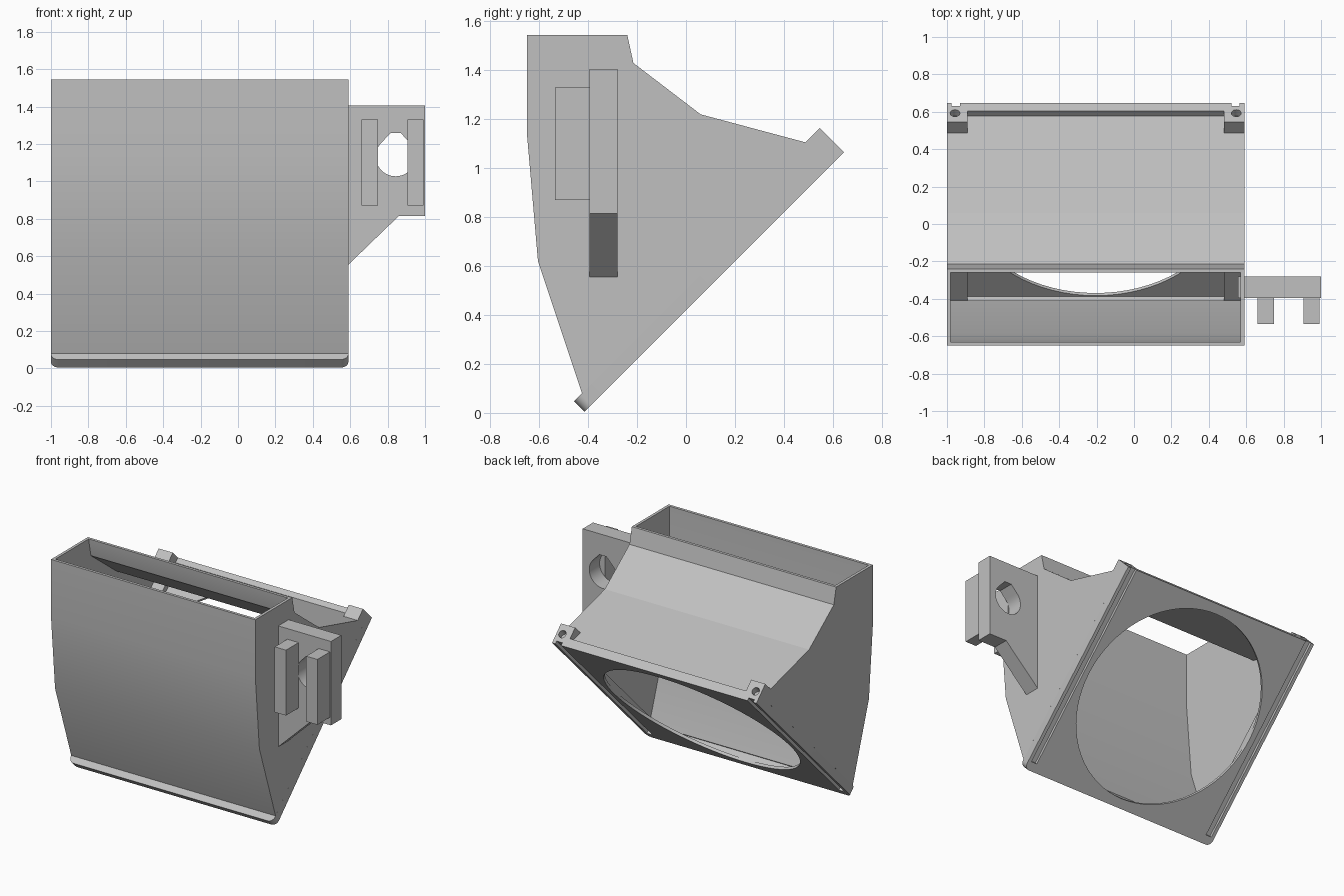
import bpy, bmesh, math
from mathutils import Vector

cube = bpy.data.objects.get("Cube")
if cube:
    bpy.data.objects.remove(cube, do_unlink=True)

grey = bpy.data.materials.new("light_grey")
grey.use_nodes = True
grey.diffuse_color = (0.53, 0.53, 0.53, 1)
grey.node_tree.nodes["Principled BSDF"].inputs["Base Color"].default_value = grey.diffuse_color

S = math.sqrt(0.5)
X, Y, Z = Vector((1, 0, 0)), Vector((0, 1, 0)), Vector((0, 0, 1))
V, N = Vector((0, S, S)), Vector((0, -S, S))    # along and across the sloped flange
FOOT = Vector((0, -0.415, 0.005))               # lower outer edge of the flange
LEFT, RIGHT, MID = 0.59, -1.0, -0.205
LENGTH = 1.5


def prism(name, points, a, b, direction, start, end, origin=Vector()):
    """Extrude a 2D outline, drawn on axes a and b, along a direction."""
    bm = bmesh.new()
    ring = [bm.verts.new(origin + a * p + b * q + direction * start) for p, q in points]
    face = bm.faces.new(ring)
    new = bmesh.ops.extrude_face_region(bm, geom=[face])["geom"]
    moved = [v for v in new if isinstance(v, bmesh.types.BMVert)]
    bmesh.ops.translate(bm, verts=moved, vec=direction * (end - start))
    bmesh.ops.recalc_face_normals(bm, faces=bm.faces)
    mesh = bpy.data.meshes.new(name)
    bm.to_mesh(mesh)
    bm.free()
    mesh.materials.append(grey)
    obj = bpy.data.objects.new(name, mesh)
    bpy.context.collection.objects.link(obj)
    return obj


def rect(a0, a1, b0, b1):
    return [(a0, b0), (a1, b0), (a1, b1), (a0, b1)]


def arc(cx, cy, r, start, end, steps):
    angles = [math.radians(start + (end - start) * i / steps) for i in range(steps + 1)]
    return [(cx + r * math.cos(t), cy + r * math.sin(t)) for t in angles]


def combine(obj, other, operation="DIFFERENCE"):
    mod = obj.modifiers.new("cut", "BOOLEAN")
    mod.operation, mod.object, mod.solver = operation, other, "EXACT"
    bpy.context.view_layer.objects.active = obj
    bpy.ops.object.modifier_apply(modifier=mod.name)
    bpy.data.objects.remove(other, do_unlink=True)


def smooth(obj, angle):
    bpy.ops.object.select_all(action="DESELECT")
    obj.select_set(True)
    bpy.context.view_layer.objects.active = obj
    bpy.ops.object.shade_smooth_by_angle(angle=math.radians(angle))


def mirrored(x0, x1):
    """An x range and its mirror image about the duct centre."""
    return [(x0, x1), (2 * MID - x1, 2 * MID - x0)]


# Hollow duct, open at the top and towards the flange
outer = [(-0.65, 1.545), (-0.24, 1.545), (-0.215, 1.43), (0.06, 1.22),
         (0.577, 1.082), (-0.425, 0.08), (-0.605, 0.62), (-0.65, 1.14)]
inner = [(-0.63, 1.7), (-0.26, 1.7), (-0.26, 1.54), (-0.235, 1.418), (0.05, 1.2),
         (0.561, 1.066), (0.581, 1.046), (-0.385, 0.06), (-0.408, 0.097),
         (-0.585, 0.62), (-0.63, 1.14)]
duct = prism("duct", outer, Y, Z, X, RIGHT, LEFT)
combine(duct, prism("duct_cavity", inner, Y, Z, X, RIGHT + 0.02, LEFT - 0.02))
smooth(duct, 20)

# Sloped flange with rounded lower corners
r = 0.04
outline = (arc(RIGHT + r, r, r, 180, 270, 6) + arc(LEFT - r, r, r, 270, 360, 6)
           + [(LEFT, LENGTH), (RIGHT, LENGTH)])
flange = prism("flange", outline, X, V, N, 0, 0.06, FOOT)

# Bosses at the upper corners, each with a pin hole
for x0, x1 in mirrored(RIGHT, RIGHT + 0.11):
    boss = prism("boss", rect(x0, x1, 1.415, LENGTH), X, V, N, 0.03, 0.14, FOOT)
    combine(flange, boss, "UNION")
    hole = arc((x0 + x1) / 2 + (0.012 if x0 > 0 else -0.012), 0.075, 0.026, 0, 345, 23)
    combine(flange, prism("pin_hole", hole, X, N, V, 1.38, 1.6, FOOT))

# Recess on the inside, round fan opening, and grooves on the outside
recess = rect(-0.89, 0.48, 0.06, 1.44)
combine(flange, prism("recess", recess, X, V, N, 0.02, 0.065, FOOT))
opening = arc(MID, LENGTH / 2, 0.685, 0, 355, 71)
combine(flange, prism("fan_opening", opening, X, V, N, -0.1, 0.059, FOOT))
for x0, x1 in mirrored(-0.975, -0.93):
    groove = rect(x0, x1, 0.06, 1.6)
    combine(flange, prism("groove", groove, X, V, N, -0.05, 0.02, FOOT))
smooth(flange, 20)

# Side bracket with a teardrop hole
side = [(0.575, 0.54), (0.86, 0.815), (1.0, 0.815), (1.0, 1.405), (0.555, 1.405), (0.555, 0.54)]
bracket = prism("mount_bracket", side, X, Z, Y, -0.395, -0.28)
teardrop = arc(0.843, 1.133, 0.106, 135, 405, 36) + [(0.87, 1.258), (0.816, 1.258)]
combine(bracket, prism("bracket_hole", teardrop, X, Z, Y, -0.6, -0.1))
smooth(bracket, 20)

# Two upright ribs on the front of the bracket
for x0, x1 in ((0.66, 0.748), (0.905, 0.992)):
    prism("bracket_rib", rect(x0, x1, 0.87, 1.33), X, Z, Y, -0.535, -0.395)
